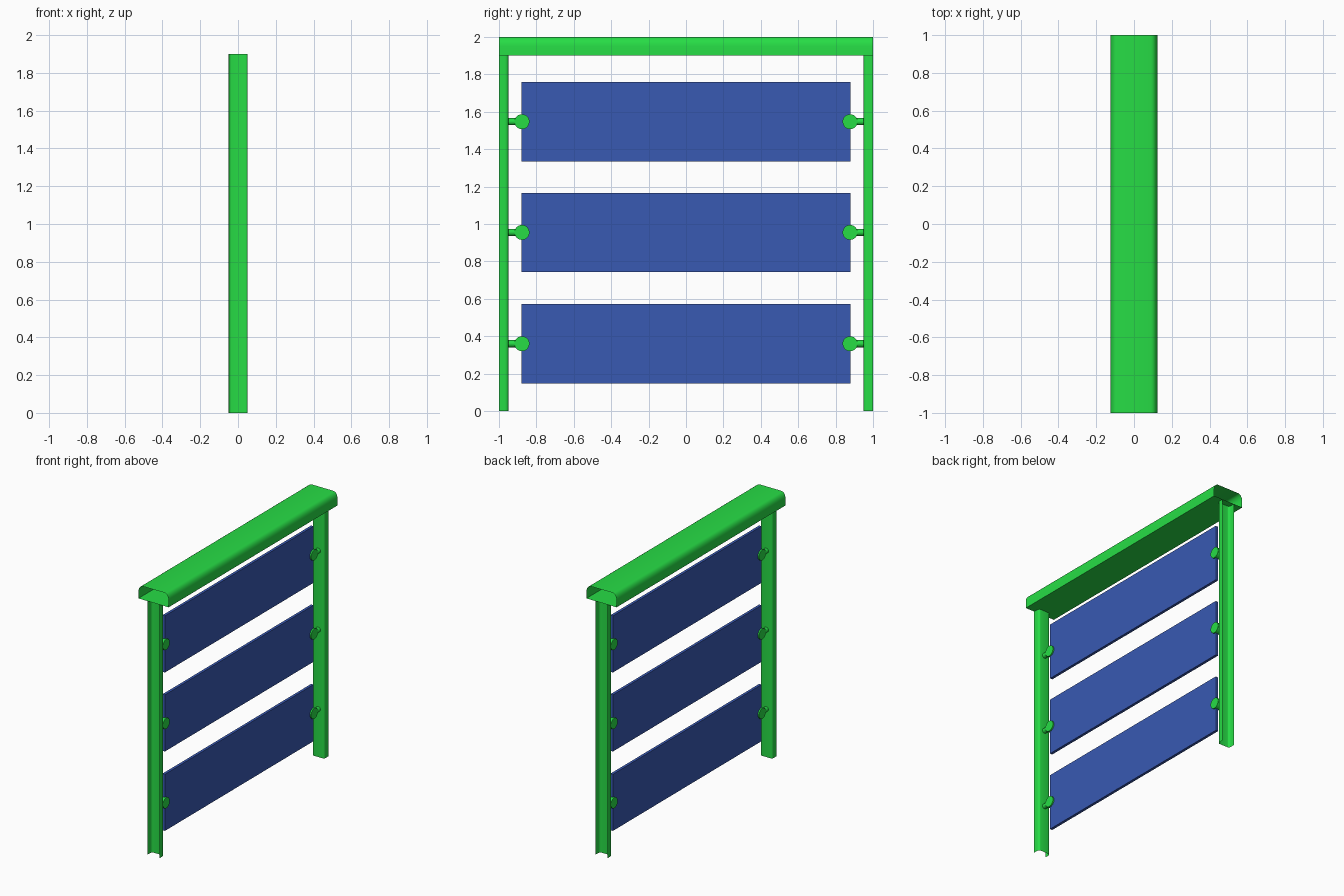
import bpy, bmesh, math
from mathutils import Matrix, Vector

if "Cube" in bpy.data.objects:
    bpy.data.objects.remove(bpy.data.objects["Cube"])


def material(name, rgb):
    m = bpy.data.materials.new(name)
    m.diffuse_color = (*rgb, 1)
    m.use_nodes = True
    m.node_tree.nodes["Principled BSDF"].inputs["Base Color"].default_value = m.diffuse_color
    return m


GREEN = material("green_metal", (0.02, 0.72, 0.06))
BLUE = material("blue_panel", (0.04, 0.1, 0.45))


def add_object(name, bm, mat):
    mesh = bpy.data.meshes.new(name)
    bm.to_mesh(mesh)
    bm.free()
    mesh.materials.append(mat)
    ob = bpy.data.objects.new(name, mesh)
    bpy.context.collection.objects.link(ob)
    return ob


def channel(half_w, depth, rx, ry, steps=5):
    """U profile with rounded shoulders, from left leg over the web to right leg."""
    right = [(half_w, 0)]
    for i in range(steps + 1):
        a = math.pi / 2 * i / steps
        right.append((half_w - rx + rx * math.cos(a), depth - ry + ry * math.sin(a)))
    return [(-u, v) for u, v in right] + right[::-1]


def sweep(name, points, direction, closed, mat):
    bm = bmesh.new()
    a = [bm.verts.new(p) for p in points]
    b = [bm.verts.new(Vector(p) + Vector(direction)) for p in points]
    n = len(points)
    for i in range(n if closed else n - 1):
        j = (i + 1) % n
        bm.faces.new((a[i], a[j], b[j], b[i]))
    return add_object(name, bm, mat)


# Top rail: hollow shell with a flat underside and open ends
sweep("top_rail", [(u, -1, 1.9 + v) for u, v in channel(0.125, 0.1, 0.035, 0.05)],
      (0, 2, 0), True, GREEN)

# Posts: U channels with the open side facing outward
for side, label in ((-1, "front"), (1, "back")):
    pts = [(side * u, side * (1 - v), 0) for u, v in channel(0.05, 0.05, 0.014, 0.02)]
    sweep(label + "_post", pts, (0, 0, 1.9), False, GREEN)

levels = (("lower", 0.36), ("middle", 0.955), ("upper", 1.547))
for label, z in levels:
    # Infill panel
    bm = bmesh.new()
    bmesh.ops.create_cube(bm, size=1, matrix=Matrix.Translation((0, 0, z))
                          @ Matrix.Diagonal((0.02, 1.76, 0.424, 1)))
    add_object(label + "_panel", bm, BLUE)

    # Panel clamps: round disc plus a short stem to the post
    for side, end in ((-1, "front"), (1, "back")):
        bm = bmesh.new()
        bmesh.ops.create_cone(bm, cap_ends=True, segments=24, radius1=0.04, radius2=0.04,
                              depth=0.04, matrix=Matrix.Translation((0, side * 0.877, z))
                              @ Matrix.Rotation(math.pi / 2, 4, 'Y'))
        bmesh.ops.create_cone(bm, cap_ends=True, segments=12, radius1=0.019, radius2=0.019,
                              depth=0.06, matrix=Matrix.Translation((0, side * 0.92, z))
                              @ Matrix.Rotation(math.pi / 2, 4, 'X'))
        add_object(label + "_" + end + "_clamp", bm, GREEN)

# Smooth rounded parts while keeping edges crisp
for ob in bpy.data.objects:
    ob.select_set(True)
    bpy.context.view_layer.objects.active = ob
bpy.ops.object.shade_smooth_by_angle(angle=math.radians(35))
